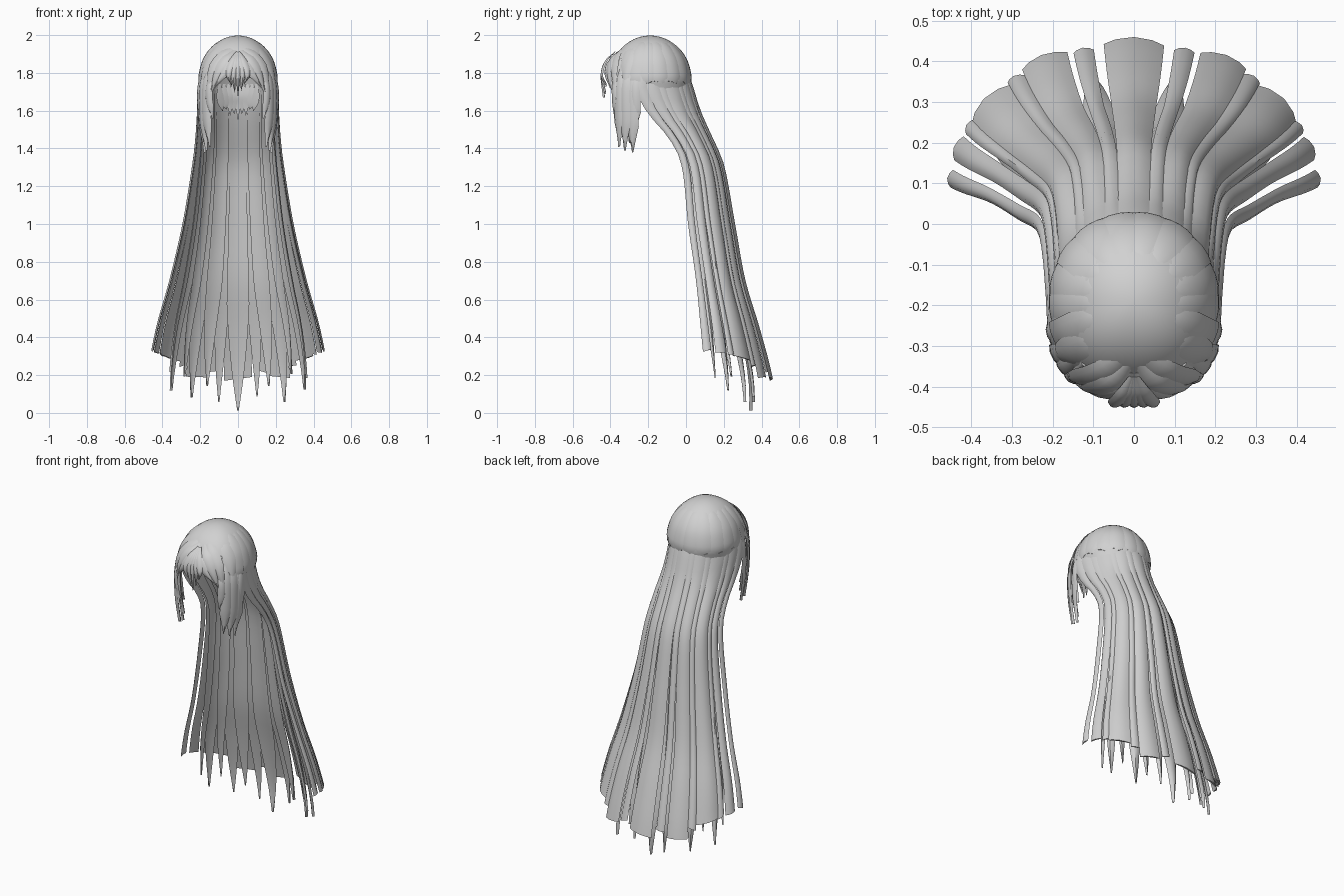
import bpy, bmesh, math, random
from mathutils import Vector

if "Cube" in bpy.data.objects:
    bpy.data.objects.remove(bpy.data.objects["Cube"])

random.seed(4)
hair = bpy.data.materials.new("hair grey")
hair.diffuse_color = (0.64, 0.64, 0.64, 1)
hair.use_nodes = True
hair.node_tree.nodes["Principled BSDF"].inputs["Base Color"].default_value = hair.diffuse_color


def finish(name, bm, angle=40):
    bmesh.ops.recalc_face_normals(bm, faces=bm.faces)
    me = bpy.data.meshes.new(name)
    bm.to_mesh(me)
    bm.free()
    ob = bpy.data.objects.new(name, me)
    bpy.context.collection.objects.link(ob)
    me.materials.append(hair)
    bpy.ops.object.select_all(action='DESELECT')
    ob.select_set(True)
    bpy.context.view_layer.objects.active = ob
    bpy.ops.object.shade_smooth_by_angle(angle=math.radians(angle))
    return ob


def loft(bm, rings):
    """Skin closed rings and cap both ends."""
    vs = [[bm.verts.new(p) for p in r] for r in rings]
    n = len(vs[0])
    for a, b in zip(vs, vs[1:]):
        for i in range(n):
            j = (i + 1) % n
            bm.faces.new((a[i], a[j], b[j], b[i]))
    bm.faces.new(vs[0])
    bm.faces.new(vs[-1])


def spline(pts, t):
    """Catmull-Rom through evenly spaced keys, t in 0..1."""
    f = t * (len(pts) - 1)
    i = min(int(f), len(pts) - 2)
    f -= i
    p1, p2 = Vector(pts[i]), Vector(pts[i + 1])
    p0 = Vector(pts[i - 1]) if i else 2 * p1 - p2
    p3 = Vector(pts[i + 2]) if i + 2 < len(pts) else 2 * p2 - p1
    return 0.5 * (2 * p1 + (p2 - p0) * f + (2 * p0 - 5 * p1 + 4 * p2 - p3) * f ** 2
                  + (3 * p1 - p0 - 3 * p2 + p3) * f ** 3)


# Curtain of long hair: height, half width, front y, back y
LEVELS = [(1.86, .174, -.21, -.015), (1.75, .207, -.26, .026), (1.6, .210, -.20, .068),
          (1.45, .217, -.08, .13), (1.3, .235, -.015, .19), (1.0, .285, .015, .245),
          (.7, .355, .055, .30), (.45, .425, .08, .375), (.18, .475, .105, .445), (-.05, .49, .12, .47)]
TABLE = [spline(LEVELS, k / 90) for k in range(91)]


def curtain_point(u, z, inset=0):
    for a, b in zip(TABLE, TABLE[1:]):
        if b[0] <= z <= a[0]:
            break
    f = (a[0] - z) / (a[0] - b[0])
    _, X, yf, yb = a.lerp(b, f)
    X, yb, yf = X - inset * .8, yb - inset, yf - inset * .2
    th = u * math.pi / 2
    return Vector((X * math.sin(th), yf + (yb - yf) * math.cos(th), z))


def curtain_lock(bm, u, hw, end, inset0, inset1, pointed, slant=0.0):
    rings = []
    steps = 26
    for k in range(steps + 1):
        t = k / steps
        # locks overlap near the head and part towards the tips
        w = hw + .03 * max(0, 1 - t / .7)
        if pointed and t > .68:
            w *= max(.02, 1 - (t - .68) / .32) ** .75
        inset = inset0 + (inset1 - inset0) * t ** 1.5
        outer, inner = [], []
        for s in (-1, -.6, 0, .6, 1):
            z = 1.84 + (end + slant * s - 1.84) * t
            uu = max(-1.04, min(1.04, u + w * s))
            p = curtain_point(uu, z, inset)
            d = Vector((math.sin(uu * 1.57), math.cos(uu * 1.57), 0))
            b = (.002 + (.004 + .09 * hw) * min(1, t * 4)) * (1 - s * s)
            outer.append(p + d * b)
            if abs(s) < 1:
                inner.append(p + d * (b * .4 - .003))
        rings.append(outer + inner[::-1])
    loft(bm, rings)


# Outer blunt locks, mirrored left and right
bm = bmesh.new()
curtain_lock(bm, 0, .10, .18, 0, 0, False, .01)
for u, hw, end in [(.17, .035, .22), (.31, .085, .19), (.43, .035, .25), (.57, .11, .29),
                   (.70, .035, .31), (.81, .06, .32), (.96, .045, .33)]:
    for sgn in (-1, 1):
        curtain_lock(bm, sgn * u, hw, end, 0, 0, False, sgn * random.uniform(-.01, .02))
finish("outer_back_locks", bm)

# Inner pointed locks
bm = bmesh.new()
curtain_lock(bm, 0, .12, .012, .012, .13, True)
for i, (u, hw, end) in enumerate([(.16, .08, .07), (.28, .10, .13), (.41, .10, .07),
                                  (.54, .08, .2), (.67, .10, .11), (.80, .07, .2)]):
    for sgn in (-1, 1):
        curtain_lock(bm, sgn * u, hw, end + random.uniform(-.02, .02), .010 + .006 * (i % 2),
                     .10 + .025 * (i % 2), True)
finish("inner_back_locks", bm)

# Scalp cap: squarish dome, rim higher over the face
CZ = 1.76


def cap_point(a, t):
    c, s = math.cos(a), math.sin(a)
    front = max(0, -s)
    rim = 1.70 + .12 * max(0, (front - .55) / .45) ** .7
    n = 2.4 if s < 0 else 2.1
    q = (abs(c) ** n + abs(s) ** n) ** (-1 / n)
    if t <= .75:
        e = t / .75 * math.pi / 2
        r, z = math.sin(e), max(CZ + .238 * math.cos(e), rim)
    else:
        r, z = 1 - .06 * (t - .75) * 4 * (s > -.3), CZ + (rim - CZ) * (t - .75) * 4
    return Vector((.207 * r * q * c, -.19 + .218 * r * q * s, z))


bm = bmesh.new()
N, M = 48, 16
top = bm.verts.new((0, -.19, CZ + .238))
prev = None
for k in range(1, M + 1):
    ring = [bm.verts.new(cap_point(2 * math.pi * i / N, k / M)) for i in range(N)]
    for i in range(N):
        j = (i + 1) % N
        bm.faces.new((top, ring[i], ring[j]) if prev is None else (prev[i], ring[i], ring[j], prev[j]))
    prev = ring
cap = finish("scalp_cap", bm)
sol = cap.modifiers.new("thickness", 'SOLIDIFY')
sol.thickness = .008


def path_lock(bm, pts, width, thick=.012, root=.35, taper=.45, sink=0.0):
    """Leaf-shaped lock along a path, facing away from the head axis."""
    rings, steps = [], 16
    for k in range(steps + 1):
        t = k / steps
        p = spline(pts, t)
        d = (spline(pts, min(1, t + .02)) - spline(pts, max(0, t - .02))).normalized()
        out = p - Vector((0, -.19, min(p.z, 1.76)))
        out = (out - d * out.dot(d)).normalized()
        side = d.cross(out)
        w = width * min(1, root + 2 * t) * min(1, max(.03, (1 - t) / taper))
        h0 = thick * min(1, .3 + 2 * t)
        rings.append([p + side * w * s + out * (h0 * h - sink) for s, h in
                      ((-1, 0), (-.55, .75), (0, 1), (.55, .75), (1, 0), (0, -.15))])
    loft(bm, rings)


def mirror(pts, sgn):
    return [(sgn * x, y, z) for x, y, z in pts]


# Low combed ridges radiating from the crown
bm = bmesh.new()
for i in range(12):
    a = math.radians(-25 + 230 * i / 11)
    path_lock(bm, [cap_point(a, t) for t in (.12, .3, .5, .68, .82)], .046, .009,
              root=.25, taper=.04, sink=.006)
finish("crown_ridges", bm)

# Fringe sweeping from the parting, and long locks framing the face
bm = bmesh.new()
bm2 = bmesh.new()
for sgn in (-1, 1):
    for pts, w in [
            ([(.01, -.31, 1.95), (.08, -.365, 1.89), (.14, -.38, 1.80), (.165, -.365, 1.66)], .037),
            ([(.01, -.34, 1.925), (.06, -.395, 1.87), (.11, -.405, 1.79), (.145, -.38, 1.68)], .033),
            ([(.01, -.365, 1.90), (.04, -.41, 1.85), (.08, -.418, 1.79), (.125, -.395, 1.72)], .03),
            ([(.02, -.25, 1.975), (.115, -.30, 1.915), (.175, -.32, 1.80), (.19, -.32, 1.62)], .042)]:
        path_lock(bm, mirror(pts, sgn), w, .01)
    for x, y, end, w in [(.19, -.285, 1.38, .038), (.183, -.325, 1.39, .036), (.165, -.355, 1.41, .034),
                         (.15, -.375, 1.56, .024), (.197, -.27, 1.50, .032), (.175, -.30, 1.43, .034)]:
        pts = [(x * .82, y + .03, 1.875), (x, y, 1.74),
               (x + .002, y, (1.74 + end) / 2), (x - .02, y + .005, end)]
        path_lock(bm2, mirror(pts, sgn), w, .013, taper=.25)
finish("fringe", bm)
finish("face_framing_locks", bm2)

# Small tuft of pointed locks in the middle of the forehead
bm = bmesh.new()
for x, end, y in [(0, 1.67, -.43), (-.022, 1.69, -.425), (.022, 1.70, -.425),
                  (-.045, 1.73, -.42), (.045, 1.74, -.42)]:
    path_lock(bm, [(x * .1, -.375, 1.91), (x * .6, -.42, 1.86), (x * 1.1, -.442, 1.79),
                   (x * .7, y, end)], .022, .01, taper=.5)
finish("forehead_tuft", bm)

# Short spikes at the nape
bm = bmesh.new()
for i in range(-4, 5):
    x = i * .024
    y = .005 - x * x * 4
    path_lock(bm, [(x, y, 1.74), (x, y, 1.68), (x * .9, y + .01, 1.63),
                   (x * .85, y + .02, 1.55 + .012 * abs(i) + .02 * (i % 2))], .022, .008)
finish("nape_spikes", bm)
